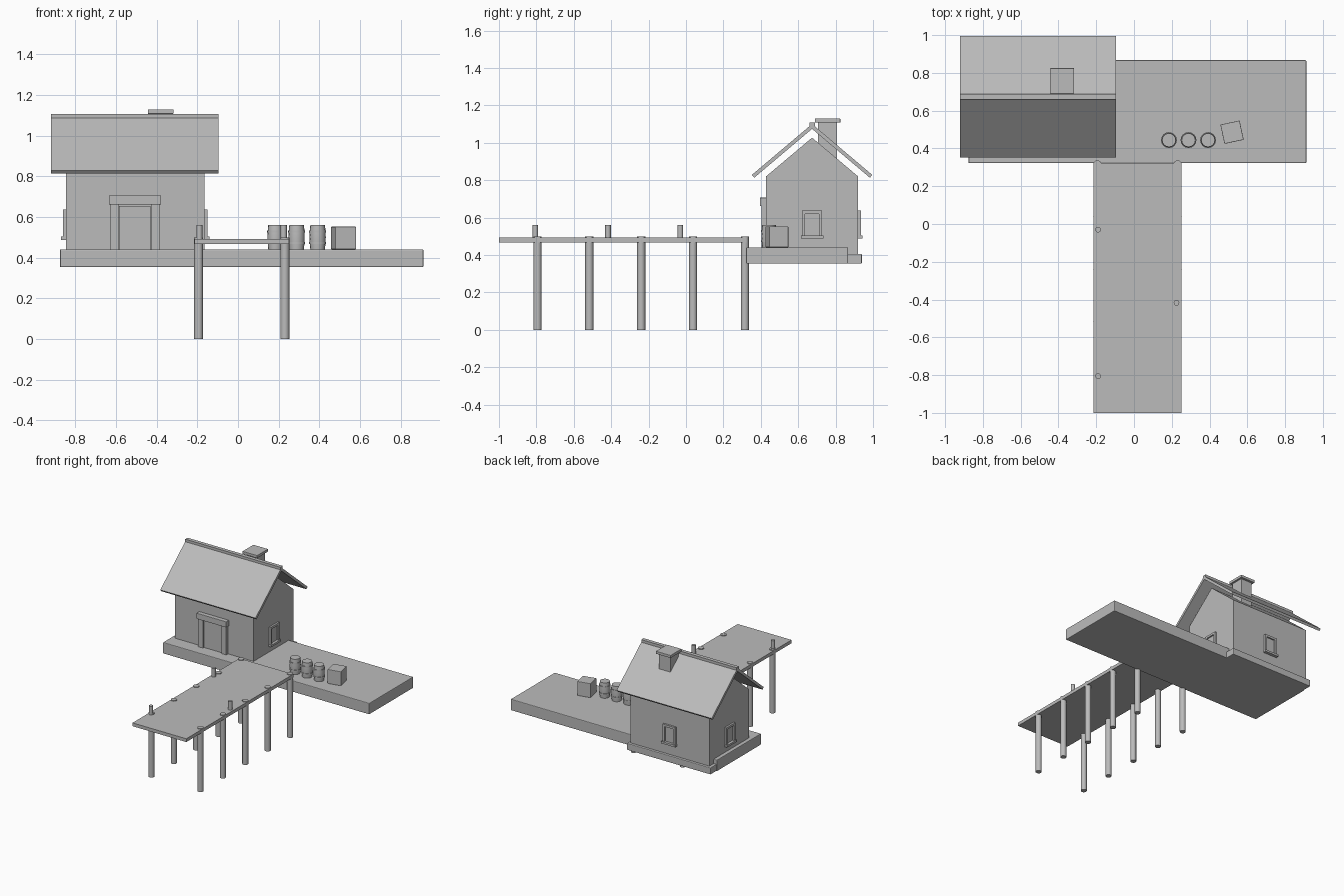
import bpy, bmesh, math
from mathutils import Matrix

if "Cube" in bpy.data.objects:
    bpy.data.objects.remove(bpy.data.objects["Cube"])

grey = bpy.data.materials.new("plain grey")
grey.diffuse_color = (0.5, 0.5, 0.5, 1)
grey.use_nodes = True
grey.node_tree.nodes["Principled BSDF"].inputs["Base Color"].default_value = grey.diffuse_color


def finish(name, bm, bevel=0.0, smooth=False):
    bmesh.ops.recalc_face_normals(bm, faces=bm.faces[:])
    me = bpy.data.meshes.new(name)
    bm.to_mesh(me)
    bm.free()
    me.materials.append(grey)
    ob = bpy.data.objects.new(name, me)
    bpy.context.collection.objects.link(ob)
    if bevel:
        m = ob.modifiers.new("soft edges", 'BEVEL')
        m.width, m.segments = bevel, 2
    if smooth:
        bpy.context.view_layer.objects.active = ob
        ob.select_set(True)
        bpy.ops.object.shade_smooth_by_angle(angle=math.radians(40))
        ob.select_set(False)
    return ob


def box(name, x, y, z, bevel=0.0, turn=0.0):
    """Box from (min, max) pairs, optionally turned about its own z axis."""
    bm = bmesh.new()
    bmesh.ops.create_cube(bm, size=1)
    size = [b - a for a, b in (x, y, z)]
    mid = [(a + b) / 2 for a, b in (x, y, z)]
    bm.transform(Matrix.Translation(mid) @ Matrix.Rotation(turn, 4, 'Z') @ Matrix.Diagonal((*size, 1)))
    return finish(name, bm, bevel)


def extrude_x(name, profile, x0, x1):
    """Push a (y, z) outline along x."""
    bm = bmesh.new()
    face = bm.faces.new([bm.verts.new((x0, y, z)) for y, z in profile])
    r = bmesh.ops.extrude_face_region(bm, geom=[face])
    bmesh.ops.translate(bm, vec=(x1 - x0, 0, 0),
                        verts=[v for v in r["geom"] if isinstance(v, bmesh.types.BMVert)])
    return finish(name, bm)


def lathe(name, x, y, profile, sides):
    """Capped round solid from (radius, z) rings."""
    bm = bmesh.new()
    rings = []
    for r, z in profile:
        rings.append([bm.verts.new((x + r * math.cos(2 * math.pi * i / sides),
                                    y + r * math.sin(2 * math.pi * i / sides), z))
                      for i in range(sides)])
    for a, b in zip(rings, rings[1:]):
        for i in range(sides):
            j = (i + 1) % sides
            bm.faces.new((a[i], a[j], b[j], b[i]))
    bm.faces.new(rings[0])
    bm.faces.new(rings[-1])
    return finish(name, bm, smooth=True)


# Ground platform and lower footing behind the house
box("platform", (-0.876, 0.912), (0.322, 0.867), (0.353, 0.441), 0.005)
box("house_footing", (-0.87, -0.145), (0.45, 0.94), (0.353, 0.406), 0.005)

# House walls with gable
X0, X1, Y0, Y1, RIDGE = -0.847, -0.165, 0.428, 0.92, 0.674
box("house_walls", (X0, X1), (Y0, Y1), (0.40, 0.82))
extrude_x("gable", [(Y0, 0.82), (Y1, 0.82), (RIDGE, 1.027)], X0, X1)

# Roof: one chevron, floating a little above the gable
extrude_x("roof", [(0.352, 0.828), (RIDGE, 1.10), (0.996, 0.828),
                   (0.983, 0.813), (RIDGE, 1.074), (0.365, 0.813)], -0.92, -0.095)
box("ridge_beam", (-0.92, -0.095), (0.66, 0.689), (1.08, 1.108))

# Chimney
box("chimney", (-0.43, -0.332), (0.706, 0.807), (0.88, 1.11))
box("chimney_cap", (-0.444, -0.317), (0.69, 0.825), (1.108, 1.129), 0.002)

# Door and its frame
box("door", (-0.586, -0.43), (0.418, 0.43), (0.441, 0.653))
for side, x in (("left", -0.63), ("right", -0.428)):
    box("door_post_" + side, (x, x + 0.042), (0.405, 0.43), (0.441, 0.662))
box("door_lintel", (-0.636, -0.379), (0.395, 0.43), (0.661, 0.706), 0.002)


# Windows: frame bars, pane and sill, built facing -y then turned into place
def window(name, x, y, turn):
    place = Matrix.Translation((x, y, 0)) @ Matrix.Rotation(turn, 4, 'Z')
    parts = {
        "pane": ((-0.04, 0.04), (-0.004, 0.005), (0.50, 0.625)),
        "frame_left": ((-0.054, -0.037), (-0.015, 0.005), (0.497, 0.637)),
        "frame_right": ((0.037, 0.054), (-0.015, 0.005), (0.497, 0.637)),
        "frame_top": ((-0.037, 0.037), (-0.015, 0.005), (0.62, 0.637)),
        "sill": ((-0.06, 0.06), (-0.024, 0.005), (0.487, 0.503)),
    }
    for part, dims in parts.items():
        box(f"{name}_{part}", *dims).data.transform(place)


window("right_window", X1, RIDGE, math.pi / 2)
window("left_window", X0, RIDGE, -math.pi / 2)
window("back_window", (X0 + X1) / 2, Y1, math.pi)

# Pier deck, piles and mooring posts
box("pier_deck", (-0.214, 0.252), (-1.0, 0.324), (0.466, 0.492))
for i in range(5):
    for side, x in (("left", -0.194), ("right", 0.231)):
        lathe(f"pile_{side}_{i}", x, -0.794 + 0.2773 * i, [(0.022, 0), (0.022, 0.498)], 12)
for i, (x, y) in enumerate([(-0.19, -0.805), (0.225, -0.417), (-0.19, -0.03)]):
    lathe(f"mooring_post_{i}", x, y, [(0.015, 0.48), (0.015, 0.56)], 12)

# Barrels with two hoops
for i in range(3):
    x, y = 0.185 + 0.1035 * i, 0.444
    lathe(f"barrel_{i}", x, y, [(0.036, 0.441), (0.039, 0.475), (0.04, 0.501),
                                (0.039, 0.527), (0.036, 0.561)], 16)
    for j, z in enumerate((0.468, 0.524)):
        lathe(f"barrel_{i}_hoop_{j}", x, y, [(0.042, z), (0.042, z + 0.01)], 16)

# Crate
box("crate", (0.467, 0.571), (0.434, 0.538), (0.441, 0.552), 0.003, math.radians(12))
